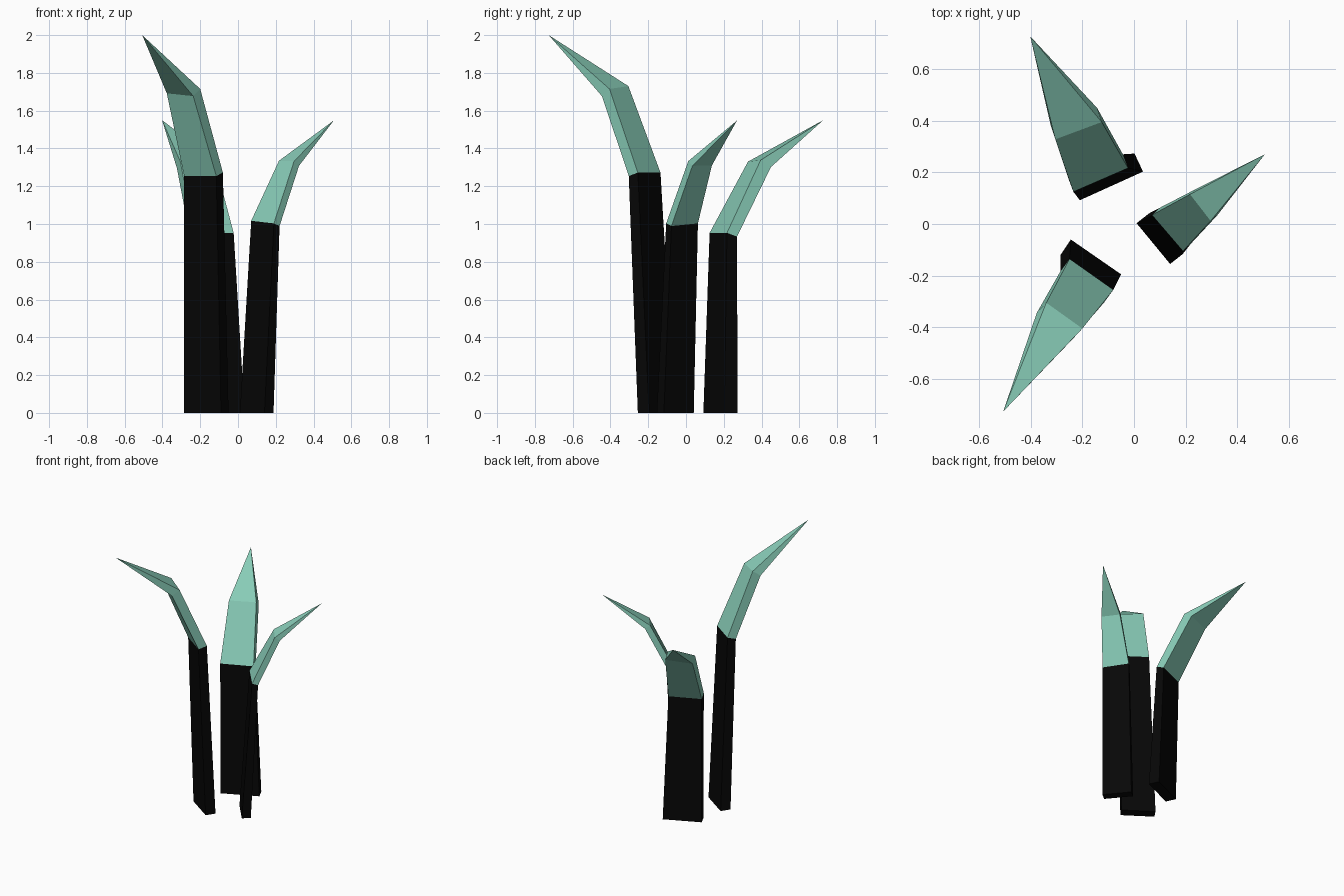
import bpy, bmesh
from mathutils import Vector

if "Cube" in bpy.data.objects:
    bpy.data.objects.remove(bpy.data.objects["Cube"])


def material(name, rgb):
    m = bpy.data.materials.new(name)
    m.diffuse_color = (*rgb, 1.0)
    m.use_nodes = True
    m.node_tree.nodes["Principled BSDF"].inputs["Base Color"].default_value = m.diffuse_color
    return m


BLACK = material("black_stem", (0.002, 0.002, 0.002))
GREEN = material("pale_green", (0.25, 0.61, 0.48))


def shoot(name, sections, tip):
    """Loft rectangular sections (two inner corners + depth vector), ending in a point.
    The first span is the black stem, everything above is green."""
    bm = bmesh.new()
    rings = []
    for a, b, depth in sections:
        a, b, d = Vector(a), Vector(b), Vector(depth)
        rings.append([bm.verts.new(p) for p in (a, b, b + d, a + d)])
    bm.faces.new(rings[0])
    for level, (low, high) in enumerate(zip(rings, rings[1:])):
        for i in range(4):
            j = (i + 1) % 4
            f = bm.faces.new((low[i], low[j], high[j], high[i]))
            f.material_index = min(level, 1)
    point = bm.verts.new(tip)
    for i in range(4):
        f = bm.faces.new((rings[-1][i], rings[-1][(i + 1) % 4], point))
        f.material_index = 1
    bmesh.ops.recalc_face_normals(bm, faces=bm.faces[:])
    mesh = bpy.data.meshes.new(name)
    bm.to_mesh(mesh)
    bm.free()
    mesh.materials.append(BLACK)
    mesh.materials.append(GREEN)
    bpy.context.collection.objects.link(bpy.data.objects.new(name, mesh))


# Tall shoot, front left
shoot("tall_shoot", [
    ((-0.245, -0.06, 0), (-0.05, -0.195, 0), (-0.04, -0.06, 0)),
    ((-0.25, -0.135, 1.272), (-0.08, -0.255, 1.272), (-0.035, -0.048, -0.018)),
    ((-0.34, -0.305, 1.73), (-0.20, -0.405, 1.715), (-0.037, -0.04, -0.038)),
], (-0.507, -0.727, 2.0))

# Short shoot, right
shoot("right_shoot", [
    ((0.01, 0.003, 0), (0.14, -0.155, 0), (0.048, 0.038, 0)),
    ((0.07, 0.035, 1.017), (0.19, -0.105, 1.003), (0.03, 0.028, -0.014)),
    ((0.217, 0.115, 1.335), (0.297, 0.012, 1.333), (0.026, 0.022, -0.025)),
], (0.507, 0.27, 1.548))

# Short shoot, back left
shoot("back_shoot", [
    ((-0.21, 0.092, 0), (0.035, 0.203, 0), (-0.033, 0.07, 0)),
    ((-0.235, 0.125, 0.953), (-0.023, 0.217, 0.953), (-0.02, 0.053, -0.02)),
    ((-0.305, 0.328, 1.33), (-0.125, 0.395, 1.338), (-0.018, 0.055, -0.036)),
], (-0.402, 0.727, 1.55))
